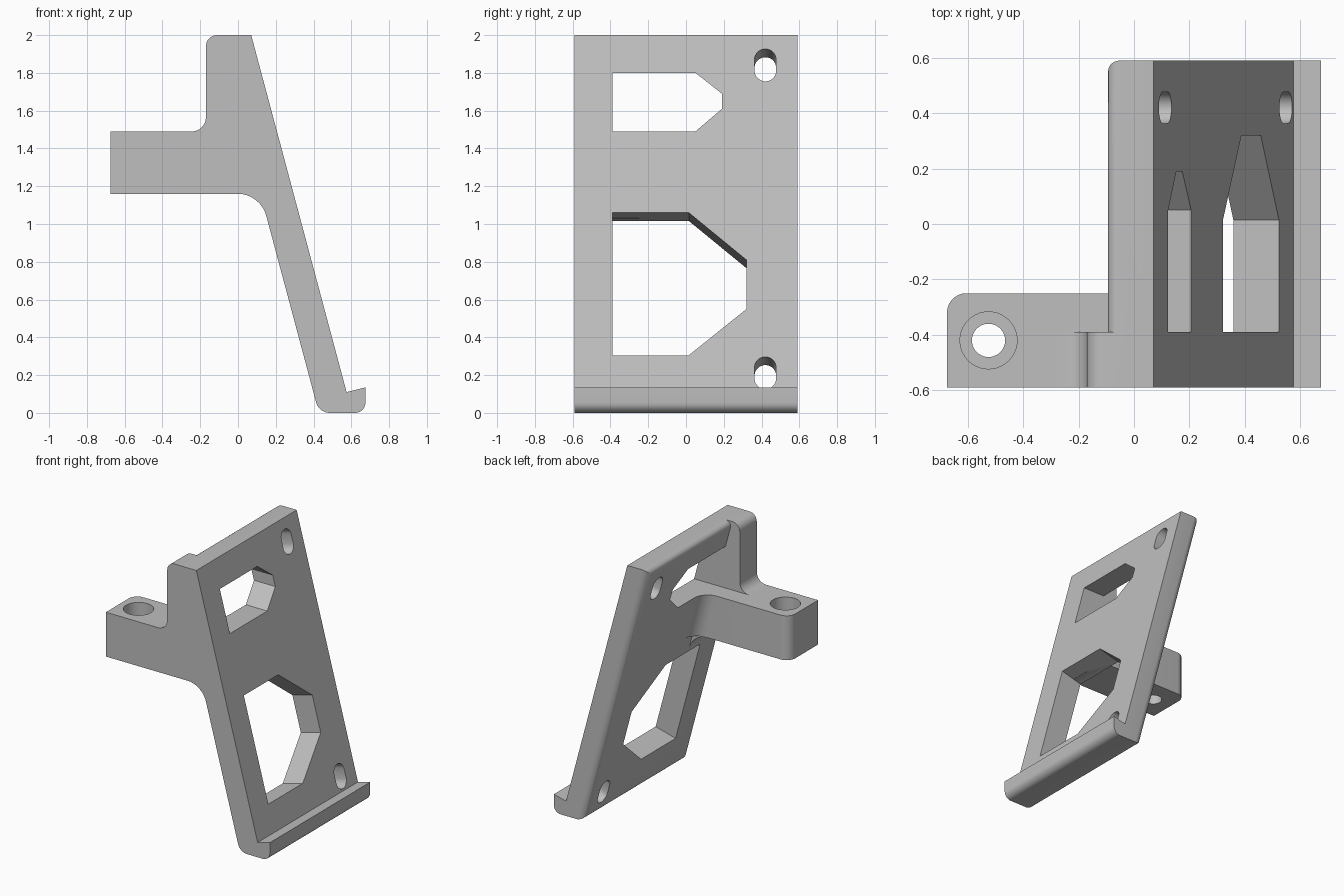
import bpy, bmesh, math
from mathutils import Vector

if "Cube" in bpy.data.objects:
    bpy.data.objects.remove(bpy.data.objects["Cube"])

SLOPE = 0.2672                        # x gained per unit of drop along the plate
NORMAL = Vector((1, 0, SLOPE)).normalized()
Y0, Y1 = -0.59, 0.59

grey = bpy.data.materials.new("light grey")
grey.diffuse_color = (0.52, 0.52, 0.52, 1)
grey.use_nodes = True
grey.node_tree.nodes["Principled BSDF"].inputs["Base Color"].default_value = grey.diffuse_color


def front_x(z):
    return 0.07 + (2 - z) * SLOPE


def back_x(z):
    return front_x(z) - 0.176


def rounded(corners, steps=8):
    """2D outline; a third value rounds that corner with that tangent length."""
    out = []
    for i, c in enumerate(corners):
        p = Vector(c[:2])
        if len(c) == 2:
            out.append(p)
            continue
        d1 = (Vector(corners[i - 1][:2]) - p).normalized()
        d2 = (Vector(corners[(i + 1) % len(corners)][:2]) - p).normalized()
        a, b = p + d1 * c[2], p + d2 * c[2]
        w = math.sin(d1.angle(d2) / 2)
        for k in range(steps + 1):
            s = k / steps
            f, g, h = (1 - s) ** 2, 2 * w * s * (1 - s), s * s
            out.append((a * f + p * g + b * h) / (f + g + h))
    return out


def loft(name, ring_a, ring_b):
    """Closed solid between two matching rings of 3D points."""
    bm = bmesh.new()
    a = [bm.verts.new(p) for p in ring_a]
    b = [bm.verts.new(p) for p in ring_b]
    bm.faces.new(a)
    bm.faces.new(b)
    for i in range(len(a)):
        j = (i + 1) % len(a)
        bm.faces.new((a[i], a[j], b[j], b[i]))
    bmesh.ops.recalc_face_normals(bm, faces=bm.faces)
    mesh = bpy.data.meshes.new(name)
    bm.to_mesh(mesh)
    bm.free()
    mesh.materials.append(grey)
    ob = bpy.data.objects.new(name, mesh)
    bpy.context.collection.objects.link(ob)
    return ob


def side_prism(name, corners, y0, y1):
    pts = rounded(corners)
    return loft(name, [(x, y0, z) for x, z in pts], [(x, y1, z) for x, z in pts])


def plate_cutter(name, outline, direction):
    """Cutter through the plate; outline is (y, z) on its sloping front face."""
    base = [Vector((front_x(z), y, z)) for y, z in outline]
    return loft(name, [p + direction * 0.1 for p in base],
                [p - direction * 0.4 for p in base])


def round_edges(ob, test, offset):
    bm = bmesh.new()
    bm.from_mesh(ob.data)
    edges = [e for e in bm.edges if test(e.verts[0].co, e.verts[1].co)]
    bmesh.ops.bevel(bm, geom=edges, offset=offset, segments=7, profile=0.5, affect='EDGES')
    bm.to_mesh(ob.data)
    bm.free()


def combine(ob, other, operation):
    mod = ob.modifiers.new("combine", 'BOOLEAN')
    mod.operation, mod.solver, mod.object = operation, 'EXACT', other
    bpy.context.view_layer.objects.active = ob
    bpy.ops.object.modifier_apply(modifier=mod.name)
    bpy.data.objects.remove(other, do_unlink=True)


# Sloping plate with its lower lip
bracket = side_prism("bracket", [(0.07, 2), (back_x(2), 2), (back_x(0), 0),
                                 (0.675, 0), (0.675, 0.135), (0.575, 0.11)], Y0, Y1)


def on_back(v):
    return abs(v.x - back_x(v.z)) < 0.001


def plate_edge(a, b):
    along = abs(a.y - b.y) > 1
    if along:
        return on_back(a) or (a.z < 0.01 and a.x > 0.6)
    return a.y > 0 and on_back(a) and on_back(b)


round_edges(bracket, plate_edge, 0.055)

# Windows: the lower one square to the plate, the upper one level
combine(bracket, plate_cutter("lower_window", [
    (-0.39, 0.305), (0.015, 0.305), (0.32, 0.55), (0.32, 0.81),
    (0.015, 1.06), (-0.39, 1.06)], NORMAL), 'DIFFERENCE')
combine(bracket, plate_cutter("upper_window", [
    (-0.39, 1.49), (0.05, 1.49), (0.19, 1.61), (0.19, 1.69),
    (0.05, 1.80), (-0.39, 1.80)], Vector((1, 0, 0))), 'DIFFERENCE')

# Screw slots
for z0, z1 in ((0.125, 0.297), (1.755, 1.927)):
    r = 0.0575
    slot = [(0.42 + r * math.cos(t), (z0 + r if t > math.pi else z1 - r) + r * math.sin(t))
            for t in [math.pi * (k + 0.5) / 12 for k in range(24)]]
    combine(bracket, plate_cutter("slot", slot, NORMAL), 'DIFFERENCE')

# Mounting arm with a curved underside
arm = side_prism("arm", [(-0.675, 1.49), (0.1, 1.49), (0.2, 1.3), (0.22, 1.03),
                         (back_x(1.03), 1.03), (back_x(1.16), 1.16, 0.12),
                         (-0.675, 1.16)], Y0, -0.25)
round_edges(arm, lambda a, b: a.x < -0.67 and b.x < -0.67 and a.y > -0.3 and b.y > -0.3, 0.07)

# Upright rib joining arm and plate
rib = side_prism("rib", [(0.0, 2), (-0.17, 2, 0.06), (-0.17, 1.49, 0.075), (-0.3, 1.49),
                         (-0.3, 1.4), (0.1, 1.4), (0.1, 1.7)], Y0, -0.39)


# Curved gusset between arm side and plate back
def gusset_ring(z):
    x, y, r = back_x(z), -0.25, 0.11
    pts = rounded([(x + 0.06, y - 0.06), (x + 0.06, y + r), (x, y + r + 0.0001),
                   (x, y, r), (x - r - 0.0001, y), (x - r, y - 0.06)])
    return [(p.x, p.y, z) for p in pts]


gusset = loft("gusset", gusset_ring(1.16), gusset_ring(1.49))

for part in (arm, rib, gusset):
    combine(bracket, part, 'UNION')

# Counterbored bolt hole
for radius, z0, z1 in ((0.06, 1.0, 1.7), (0.103, 1.33, 1.7)):
    ring = [(-0.525 + radius * math.cos(t), -0.42 + radius * math.sin(t))
            for t in [math.tau * k / 40 for k in range(40)]]
    combine(bracket, loft("bolt_hole", [(x, y, z0) for x, y in ring],
                          [(x, y, z1) for x, y in ring]), 'DIFFERENCE')

# Smooth the rounds, keep the corners crisp
bpy.ops.object.select_all(action='DESELECT')
bracket.select_set(True)
bpy.context.view_layer.objects.active = bracket
bpy.ops.object.shade_smooth_by_angle(angle=math.radians(30))
